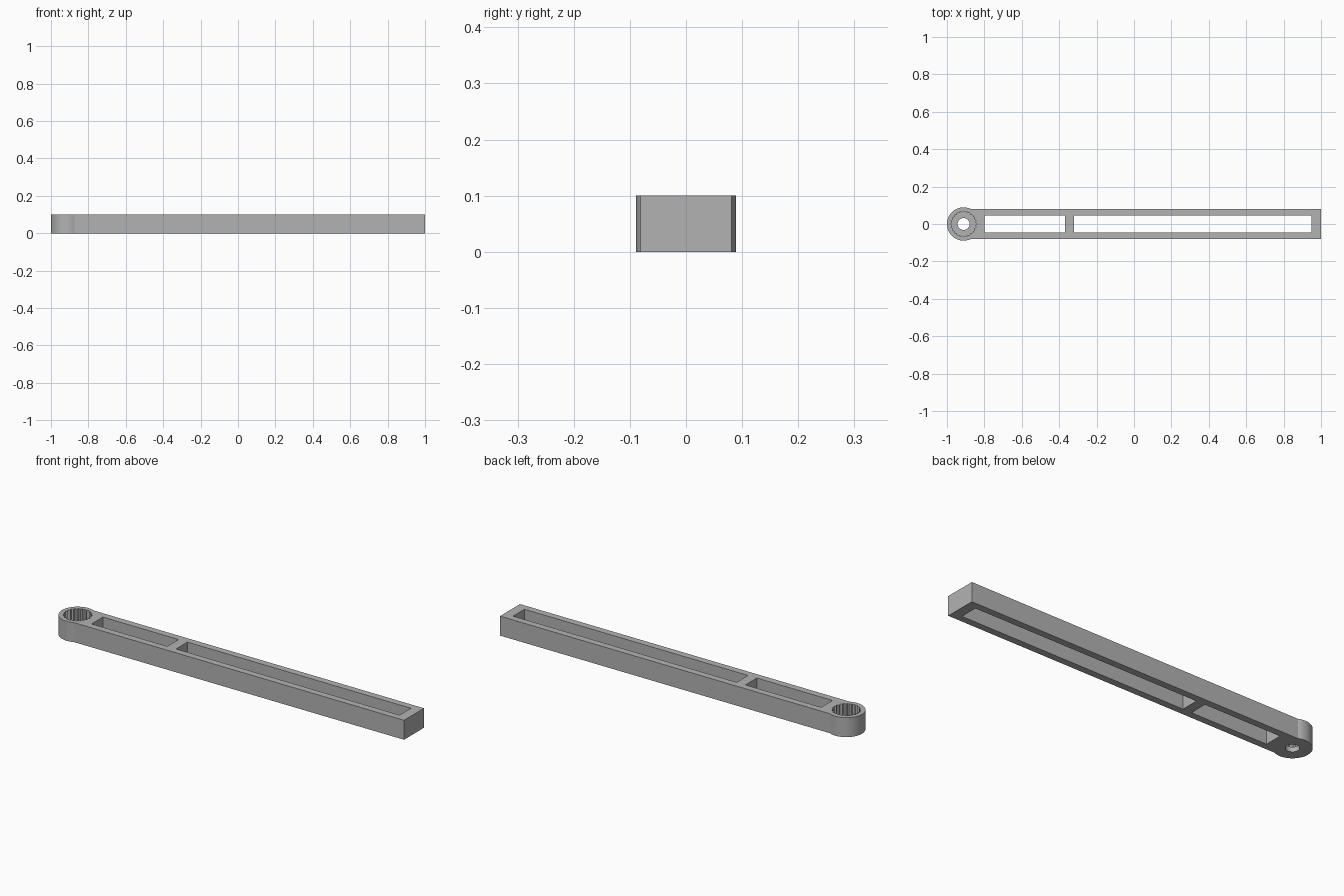
import bpy, bmesh, math

cube = bpy.data.objects.get("Cube")
if cube:
    bpy.data.objects.remove(cube, do_unlink=True)

HEIGHT = 0.1
HUB_X = -0.911
HUB_R = 0.089
FLOOR = 0.025
TEETH = 24

grey = bpy.data.materials.new("grey plastic")
grey.use_nodes = True
colour = (0.45, 0.45, 0.45, 1)
grey.diffuse_color = colour
grey.node_tree.nodes["Principled BSDF"].inputs["Base Color"].default_value = colour


def prism(name, points, z0, z1):
    """Extrude a closed outline upwards from z0 to z1."""
    bm = bmesh.new()
    base = bm.faces.new([bm.verts.new((x, y, z0)) for x, y in points])
    top = bmesh.ops.extrude_face_region(bm, geom=[base])["geom"]
    for v in top:
        if isinstance(v, bmesh.types.BMVert):
            v.co.z = z1
    bmesh.ops.recalc_face_normals(bm, faces=bm.faces)
    mesh = bpy.data.meshes.new(name)
    bm.to_mesh(mesh)
    bm.free()
    mesh.materials.append(grey)
    obj = bpy.data.objects.new(name, mesh)
    bpy.context.collection.objects.link(obj)
    return obj


def box(x0, x1, half):
    return [(x0, -half), (x1, -half), (x1, half), (x0, half)]


def ring(radii, count):
    """Circle around the hub axis; several radii alternate into teeth."""
    return [(HUB_X + radii[i % len(radii)] * math.cos(math.tau * i / count),
             radii[i % len(radii)] * math.sin(math.tau * i / count))
            for i in range(count)]


def combine(target, other, operation):
    mod = target.modifiers.new(operation.title(), 'BOOLEAN')
    mod.operation = operation
    mod.solver = 'EXACT'
    mod.object = other
    bpy.context.view_layer.objects.active = target
    bpy.ops.object.modifier_apply(modifier=mod.name)
    bpy.data.objects.remove(other, do_unlink=True)


# Straight bar with a round hub at its right end
arm = prism("lever_arm", box(HUB_X, 1, 0.081), 0, HEIGHT)
combine(arm, prism("hub", ring([HUB_R], 64), 0, HEIGHT), 'UNION')

# Two long slots separated by a cross rib
for x0, x1 in ((-0.8, -0.37), (-0.32, 0.95)):
    combine(arm, prism("slot", box(x0, x1, 0.046), -0.1, 0.2), 'DIFFERENCE')

# Toothed socket from above and a screw hole right through
combine(arm, prism("socket", ring([0.069, 0.062], TEETH * 2), FLOOR, 0.2), 'DIFFERENCE')
combine(arm, prism("screw_hole", ring([0.032], 32), -0.1, 0.2), 'DIFFERENCE')

# Smooth the round walls, keep corners and teeth crisp
bpy.ops.object.select_all(action='DESELECT')
arm.select_set(True)
bpy.context.view_layer.objects.active = arm
bpy.ops.object.shade_smooth_by_angle(angle=math.radians(25))
